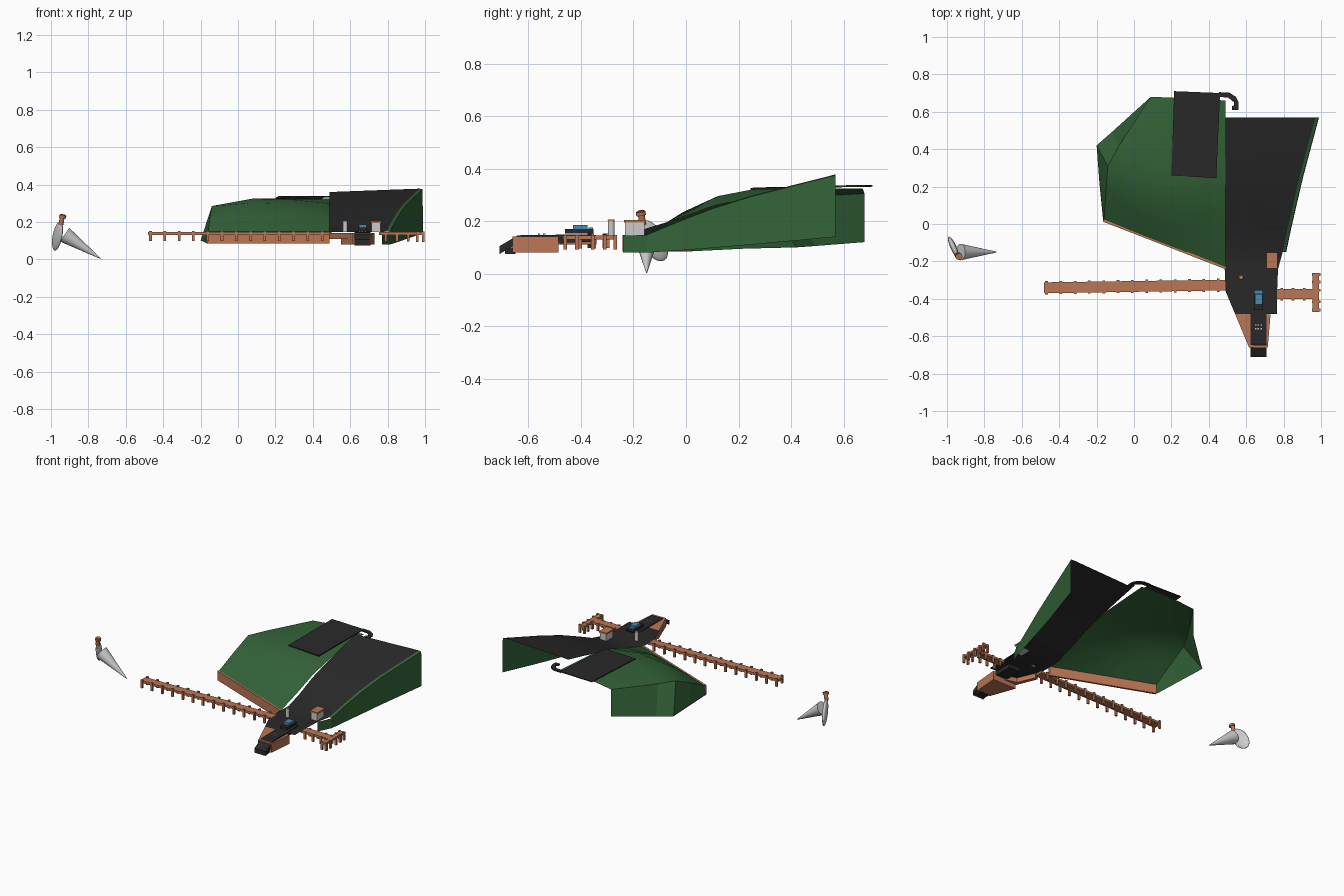
import bpy, bmesh, math
from mathutils import Vector, Matrix

if "Cube" in bpy.data.objects:
    bpy.data.objects.remove(bpy.data.objects["Cube"])


def mat(name, c):
    m = bpy.data.materials.new(name)
    m.diffuse_color = (*c, 1)
    m.use_nodes = True
    m.node_tree.nodes["Principled BSDF"].inputs["Base Color"].default_value = m.diffuse_color
    return m


GREEN = mat("grass", (0.033, 0.125, 0.04))
BLACK = mat("asphalt", (0.022, 0.022, 0.023))
BROWN = mat("timber", (0.50, 0.18, 0.09))
BLUE = mat("glass_blue", (0.07, 0.25, 0.45))
GREY = None


def mesh(name, verts, faces, m, smooth=False):
    me = bpy.data.meshes.new(name)
    me.from_pydata(verts, [], faces)
    me.update()
    ob = bpy.data.objects.new(name, me)
    bpy.context.collection.objects.link(ob)
    if m:
        me.materials.append(m)
    for p in me.polygons:
        p.use_smooth = smooth
    return ob


def sheet(name, rows, m, smooth=True):
    w = len(rows[0])
    vs = [v for r in rows for v in r]
    fs = [(r * w + c, r * w + c + 1, (r + 1) * w + c + 1, (r + 1) * w + c)
          for r in range(len(rows) - 1) for c in range(w - 1)]
    return mesh(name, vs, fs, m, smooth)


def prism(name, pts, z0, z1, m):
    n = len(pts)
    vs = [(x, y, z0) for x, y in pts] + [(x, y, z1) for x, y in pts]
    fs = [tuple(reversed(range(n))), tuple(range(n, 2 * n))]
    fs += [(i, (i + 1) % n, n + (i + 1) % n, n + i) for i in range(n)]
    return mesh(name, vs, fs, m)


def box(name, x0, x1, y0, y1, z0, z1, m):
    return prism(name, [(x0, y0), (x1, y0), (x1, y1), (x0, y1)], z0, z1, m)


def cone(name, a, b, r0, r1, m, seg=16):
    a, b = Vector(a), Vector(b)
    bm = bmesh.new()
    bmesh.ops.create_cone(bm, cap_ends=True, segments=seg, radius1=r0, radius2=r1, depth=(b - a).length)
    q = (b - a).to_track_quat('Z', 'Y').to_matrix().to_4x4()
    bm.transform(Matrix.Translation((a + b) / 2) @ q)
    ob = mesh(name, [], [], m)
    bm.to_mesh(ob.data)
    bm.free()
    for p in ob.data.polygons:
        p.use_smooth = len(p.vertices) <= 4
    return ob


# Hill: open sheet rising from the quay wall
sheet("hill_top", [
    [(-.16, .02, .145), (.06, -.07, .145), (.28, -.155, .145), (.49, -.24, .145)],
    [(-.15, .17, .22), (.05, .04, .22), (.27, -.01, .235), (.49, -.06, .20)],
    [(-.14, .31, .285), (.05, .17, .30), (.27, .12, .295), (.49, .11, .26)],
    [(-.08, .42, .29), (.08, .36, .325), (.28, .25, .32), (.49, .30, .30)],
    [(.09, .68, .305), (.21, .675, .32), (.33, .67, .325), (.49, .66, .325)]], GREEN)
sheet("hill_side", [
    [(-.16, .02, .145), (-.15, .17, .22), (-.14, .31, .285), (-.08, .42, .29), (.09, .68, .305)],
    [(-.165, .02, .085), (-.185, .22, .095), (-.20, .42, .10), (-.12, .49, .105), (.09, .68, .12)]], GREEN, False)

# Quay wall and its coping
prism("quay_wall", [(-.165, .012), (.49, -.242), (.49, -.228), (-.16, .025)], .085, .148, BROWN)

# Road sheet widening and climbing to the back, with grass flank
road = [(-.48, .54, .765, .145, .145), (-.36, .49, .765, .145, .145), (-.24, .485, .77, .145, .145),
        (-.15, .49, .795, .147, .15), (-.03, .49, .82, .185, .20), (.10, .49, .85, .24, .25),
        (.25, .49, .885, .285, .297), (.40, .49, .925, .322, .335), (.57, .49, .97, .36, .378)]
sheet("road", [[(l + (r - l) * t / 3, y, zl + (zr - zl) * t / 3) for t in range(4)]
               for y, l, r, zl, zr in road], BLACK)
flank = road[3:]
sheet("road_flank", [[(r, y, zr) for y, l, r, zl, zr in flank],
                     [(r + .017, y, zr - .003) for y, l, r, zl, zr in flank],
                     [(r + .019, y, .08 + .06 * ((y + .15) / .72) ** 1.15) for y, l, r, zl, zr in flank]],
      GREEN, False)
sheet("flank_end", [[(.77, -.24, .145), (.814, -.15, .147)], [(.77, -.24, .08), (.814, -.15, .08)]], GREEN, False)

# Dark slab on the hill with a hooked arm
slab = sheet("hill_slab", [[(.20, .26, .328), (.44, .245, .325)], [(.215, .71, .338), (.46, .70, .338)]], BLACK, False)
sol = slab.modifiers.new("thick", 'SOLIDIFY')
sol.thickness = .006
prism("slab_arm", [(.455, .705), (.51, .702), (.545, .68), (.56, .65), (.56, .61), (.525, .61), (.525, .63),
                   (.535, .635), (.535, .65), (.505, .675), (.455, .68)], .330, .338, BLACK)

# Timber apron under the front of the road
prism("apron_left", [(.487, -.35), (.54, -.48), (.615, -.66), (.64, -.66), (.64, -.48), (.56, -.46), (.51, -.34)],
      .11, .142, BROWN)
prism("apron_front", [(.55, -.485), (.615, -.66), (.715, -.66), (.73, -.485)], .08, .141, BROWN)

# Ramp with a tilted lower end
ramp = [(-.36, .150), (-.64, .146), (-.71, .105)]
for s, drop in (("ramp_top", 0),):
    vs = [(x, y, z - d) for x in (.622, .708) for y, z in ramp for d in (0, .03)]
    fs = []
    for i in (0, 2):
        fs += [(i, i + 2, i + 8, i + 6), (i + 1, i + 7, i + 9, i + 3),
               (i, i + 1, i + 3, i + 2), (i + 6, i + 8, i + 9, i + 7)]
    fs += [(4, 5, 11, 10), (0, 6, 7, 1)]
    mesh(s, vs, fs, BLACK)
box("ramp_block", .63, .70, -.69, -.65, .075, .10, BLACK)

# Small vehicle on the ramp
box("vehicle_body", .642, .690, -.46, -.352, .152, .170, BLACK)
box("vehicle_cab", .646, .686, -.43, -.375, .170, .186, BLUE)
box("vehicle_rear", .645, .687, -.372, -.355, .170, .176, BLUE)
for i, y in enumerate((-.54, -.56)):
    for j, x in enumerate((.65, .665, .68)):
        box(f"ramp_stud_{i}{j}", x - .004, x + .004, y - .004, y + .004, .145, .152, GREY)

# Hut and tank
box("hut_walls", .714, .761, -.232, -.158, .145, .195, GREY)
box("hut_roof", .709, .766, -.237, -.153, .195, .205, BROWN)
cone("tank", (.573, -.285, .145), (.573, -.285, .20), .013, .013, GREY)
cone("tank_lid", (.573, -.285, .20), (.573, -.285, .207), .014, .011, BROWN)

# Long pier with paired posts
prism("long_pier", [(-.48, -.37), (.50, -.355), (.50, -.298), (-.48, -.312)], .130, .145, BROWN)
for i in range(13):
    x = -.468 + i * .0765
    lift = (x + .48) * .0148
    for s, y in (("front", -.37), ("back", -.312)):
        yy = y + lift
        box(f"long_pier_post_{s}_{i}", x - .007, x + .007, yy - .006, yy + .006, .097, .152, BROWN)

# T-shaped pier
box("short_pier", .755, .96, -.402, -.348, .130, .145, BROWN)
box("pier_head", .955, .99, -.47, -.262, .130, .145, BROWN)
for i, x in enumerate((.79, .85, .91)):
    for j, y in enumerate((-.402, -.348)):
        box(f"short_pier_post_{i}{j}", x - .007, x + .007, y - .006, y + .006, .095, .147, BROWN)
for i, y in enumerate((-.46, -.415, -.355, -.31, -.27)):
    for j, x in enumerate((.958, .990)):
        box(f"pier_head_post_{i}{j}", x - .007, x + .007, y - .007, y + .007, .092, .148, BROWN)

# Detached float: thin dish, cone and timber stub
L = Vector((-.04, .09, -.15)).normalized()
N = Vector((.9, .4, 0)).normalized()
T = N.cross(L)
bm = bmesh.new()
bmesh.ops.create_uvsphere(bm, u_segments=20, v_segments=12, radius=1)
R = Matrix((N * .016, T * .048, L * .088)).transposed().to_4x4()
bm.transform(Matrix.Translation((-.965, -.125, .125)) @ R)
dish = mesh("float_dish", [], [], GREY)
bm.to_mesh(dish.data)
bm.free()
for p in dish.data.polygons:
    p.use_smooth = True
cone("float_cone", (-.927, -.15, .132), (-.735, -.15, .004), .044, .002, GREY, 20)
cone("float_stub", (-.947, -.165, .185), (-.937, -.172, .24), .013, .013, BROWN, 12)
cone("float_stub_cap", (-.938, -.171, .222), (-.936, -.173, .236), .019, .019, BROWN, 12)
